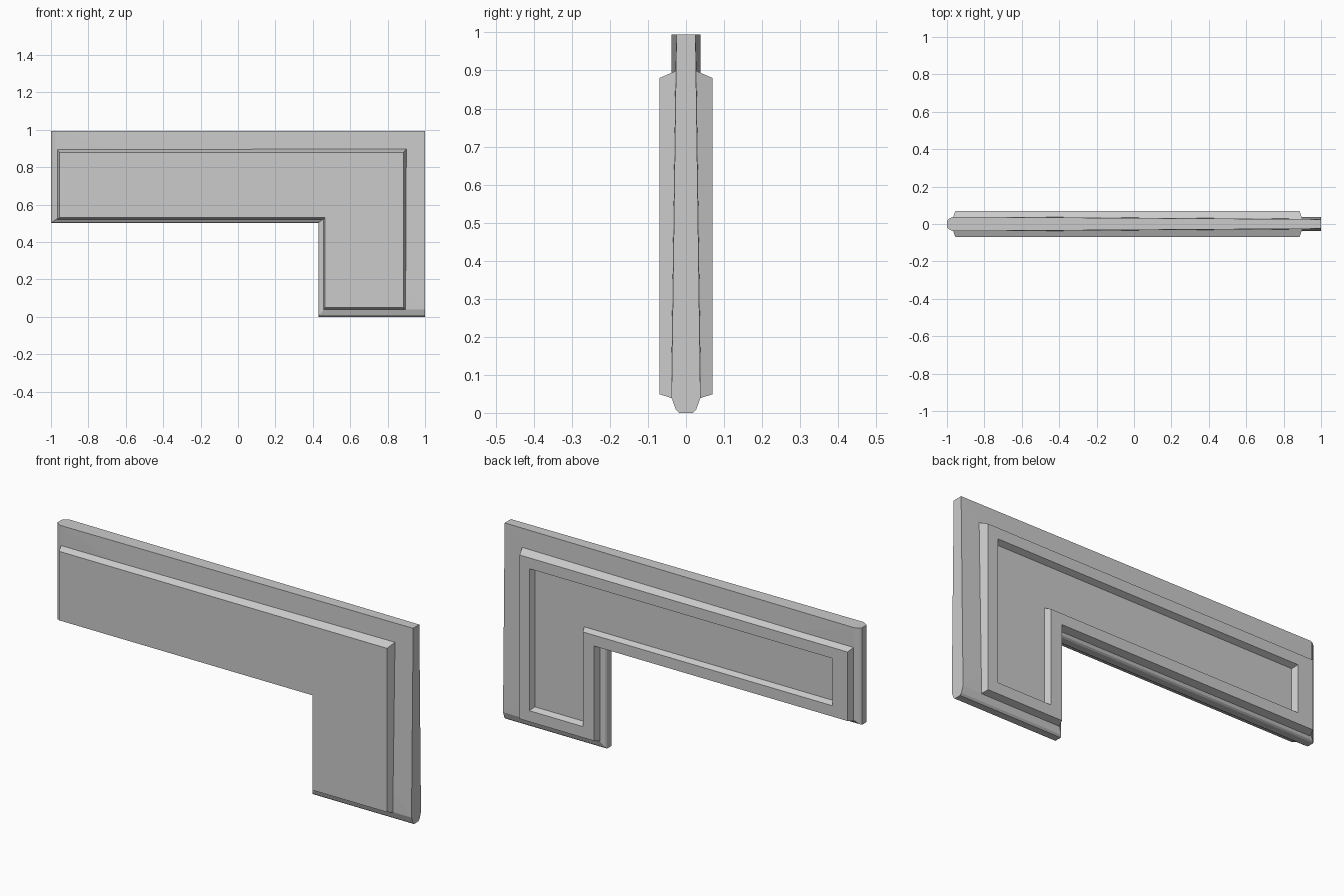
import bpy, bmesh

if "Cube" in bpy.data.objects:
    bpy.data.objects.remove(bpy.data.objects["Cube"])


def ell(y, x0, x1, z0, z1, xi, zi, corner_y=None):
    """L-shaped loop: outer box x0..x1 / z0..z1 with inner corner (xi, zi)."""
    pts = [(x0, z1), (x0, zi), (xi, zi), (xi, z0), (x1, z0), (x1, z1)]
    loop = [(x, y, z) for x, z in pts]
    if corner_y is not None:
        loop[5] = (x1, corner_y, z1)
    return loop


def loft(name, loops):
    """Bridge successive loops and close both ends with a fan from the inner corner."""
    bm = bmesh.new()
    rings = [[bm.verts.new(p) for p in loop] for loop in loops]
    for a, b in zip(rings, rings[1:]):
        for i in range(6):
            j = (i + 1) % 6
            bm.faces.new((a[i], a[j], b[j], b[i]))
    for r in (rings[0], rings[-1]):
        for k in range(3, 7):
            bm.faces.new((r[2], r[k % 6], r[(k + 1) % 6]))
    bmesh.ops.recalc_face_normals(bm, faces=bm.faces)
    mesh = bpy.data.meshes.new(name)
    bm.to_mesh(mesh)
    bm.free()
    obj = bpy.data.objects.new(name, mesh)
    bpy.context.collection.objects.link(obj)
    return obj


# Core plate: tapered left, lower and inner edges, pinched upper right corner
half = [
    (0.038, -0.97, 1, 0.04, 0.995, 0.46, 0.525, 0.025),
    (0.027, -0.99, 1, 0.009, 0.995, 0.436, 0.508, 0.02),
    (0.018, -1.00, 1, 0.0, 0.995, 0.43, 0.503, 0.014),
]
front_half = [ell(-h[0], *h[1:7], -h[7]) for h in half]
back_half = [ell(*h) for h in reversed(half)]
loft("core_plate", front_half + back_half)

# Raised panel shape shared by both sides
base = (-0.972, 0.902, 0.034, 0.901, 0.452, 0.516)
face = (-0.955, 0.885, 0.049, 0.88, 0.466, 0.53)

# Front panel, flat
loft("front_panel", [ell(-0.022, *base), ell(-0.07, *face)])

# Back panel with a sloped recess
loft("back_panel", [
    ell(0.022, *base),
    ell(0.07, *face),
    ell(0.07, -0.87, 0.83, 0.105, 0.825, 0.53, 0.585),
    ell(0.042, -0.858, 0.818, 0.117, 0.813, 0.542, 0.597),
])
